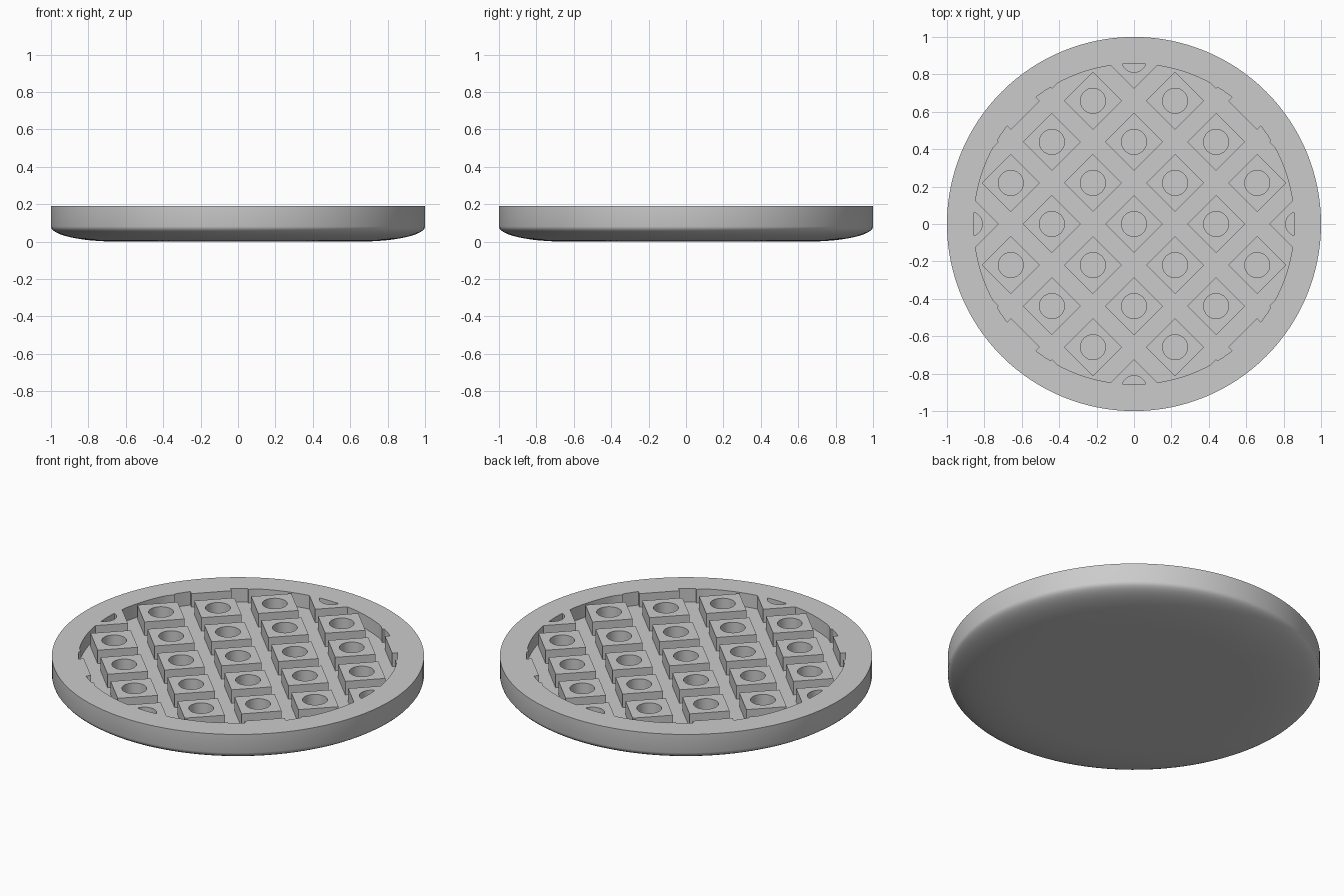
import bpy, bmesh, math
from mathutils import Matrix

if "Cube" in bpy.data.objects:
    bpy.data.objects.remove(bpy.data.objects["Cube"])

TOP, FLOOR = 0.19, 0.11          # rim height, pocket floor height
PITCH = 0.2195                   # half spacing of the diagonal peg grid
PEG, HOLE, POCKET = 0.155, 0.067, 0.857   # radii
GRID = [(i * PITCH, j * PITCH) for i in range(-4, 5) for j in range(-4, 5)
        if (i + j) % 2 == 0 and math.hypot(i, j) < 4.6]

grey = bpy.data.materials.new("plain grey")
grey.diffuse_color = (0.6, 0.6, 0.6, 1)
grey.use_nodes = True
grey.node_tree.nodes["Principled BSDF"].inputs["Base Color"].default_value = grey.diffuse_color


def finish(name, bm):
    mesh = bpy.data.meshes.new(name)
    bmesh.ops.recalc_face_normals(bm, faces=bm.faces)
    bm.to_mesh(mesh)
    bm.free()
    mesh.materials.append(grey)
    obj = bpy.data.objects.new(name, mesh)
    bpy.context.collection.objects.link(obj)
    return obj


def prisms(name, centres, radius, sides, z0, z1):
    """Upright prisms at every centre, joined in one object."""
    bm = bmesh.new()
    for x, y in centres:
        bmesh.ops.create_cone(bm, cap_ends=True, segments=sides, radius1=radius,
                              radius2=radius, depth=z1 - z0,
                              matrix=Matrix.Translation((x, y, (z0 + z1) / 2)))
    return finish(name, bm)


def boolean(obj, cutter, operation):
    mod = obj.modifiers.new("cut", 'BOOLEAN')
    mod.operation, mod.solver, mod.object = operation, 'EXACT', cutter
    bpy.context.view_layer.objects.active = obj
    bpy.ops.object.modifier_apply(modifier=mod.name)
    bpy.data.objects.remove(cutter)


# Round body: flat top, straight rim, elliptical curve into the flat underside
profile = [(1.0, TOP)]
for k in range(13):
    a = math.pi / 2 * k / 12
    profile.append((0.65 + 0.35 * math.cos(a), 0.08 - 0.08 * math.sin(a)))
bm = bmesh.new()
SEG = 128
rings = [[bm.verts.new((r * math.cos(2 * math.pi * s / SEG),
                        r * math.sin(2 * math.pi * s / SEG), z))
          for s in range(SEG)] for r, z in profile]
for a, b in zip(rings, rings[1:]):
    for s in range(SEG):
        t = (s + 1) % SEG
        bm.faces.new((a[s], b[s], b[t], a[t]))
bm.faces.new(rings[0])
bm.faces.new(rings[-1])
body = finish("grip_disc", bm)

# Channels: round pocket with the square pegs left standing
channels = prisms("channel_cutter", [(0, 0)], POCKET, 96, FLOOR, 0.3)
boolean(channels, prisms("peg_blocks", GRID, PEG, 4, 0.0, 0.4), 'DIFFERENCE')

# Peg holes, clipped where they reach the rim
holes = prisms("hole_cutter", GRID, HOLE, 32, FLOOR, 0.3)
boolean(holes, prisms("hole_limit", [(0, 0)], POCKET, 96, 0.0, 0.4), 'INTERSECT')

boolean(body, channels, 'DIFFERENCE')
boolean(body, holes, 'DIFFERENCE')

bpy.ops.object.select_all(action='DESELECT')
body.select_set(True)
bpy.context.view_layer.objects.active = body
bpy.ops.object.shade_smooth_by_angle(angle=math.radians(30))
